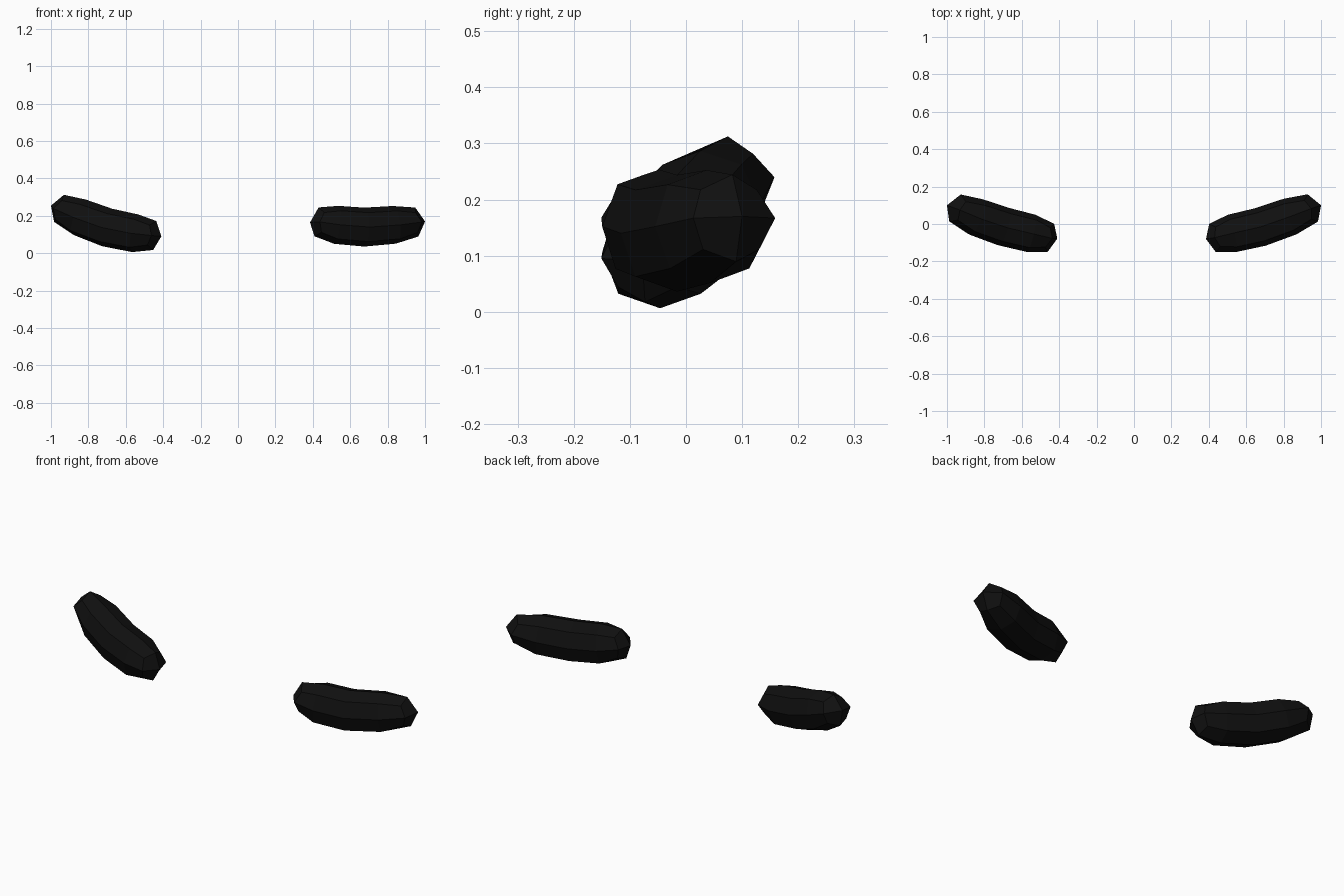
import bpy, bmesh
from math import sin, cos, pi
from mathutils import Vector

if "Cube" in bpy.data.objects:
    bpy.data.objects.remove(bpy.data.objects["Cube"])

black = bpy.data.materials.new("black")
black.diffuse_color = (0.005, 0.005, 0.005, 1)
black.use_nodes = True
black.node_tree.nodes["Principled BSDF"].inputs["Base Color"].default_value = black.diffuse_color


def eyebrow(name, path):
    """Flat-shaded, eight-sided bent bar; path = outer tip, five ring centres, inner tip."""
    pts = [Vector(p) for p in path]
    radii = [0.078, 0.101, 0.104, 0.102, 0.078]
    recess = [0.022, 0, 0, 0, -0.022]          # cap corners sit back from the tips
    bm = bmesh.new()
    rings = []
    for i in range(1, 6):
        a, b = max(i - 1, 1), min(i + 1, 5)
        t = (pts[b] - pts[a]).normalized()
        side = t.cross(Vector((0, 0, 1))).normalized()
        up = side.cross(t)
        ring = []
        for k in range(8):
            r = radii[i - 1]
            p = pts[i].copy()
            if k % 2:
                r *= 0.97 if recess[i - 1] else 1.05
                p += t * recess[i - 1]
            ang = k * pi / 4
            ring.append(bm.verts.new(p + up * r * cos(ang) + side * r * sin(ang)))
        rings.append(ring)
    # long sides
    for r0, r1 in zip(rings, rings[1:]):
        for k in range(8):
            n = (k + 1) % 8
            bm.faces.new((r0[k], r0[n], r1[n], r1[k]))
    # end caps of four quads around the tip
    for ring, tip in ((rings[0], pts[0]), (rings[-1], pts[-1])):
        c = bm.verts.new(tip)
        for k in range(0, 8, 2):
            bm.faces.new((c, ring[k], ring[k + 1], ring[(k + 2) % 8]))
    bmesh.ops.recalc_face_normals(bm, faces=bm.faces)
    mesh = bpy.data.meshes.new(name)
    bm.to_mesh(mesh)
    bm.free()
    mesh.materials.append(black)
    bpy.context.collection.objects.link(bpy.data.objects.new(name, mesh))


# raised eyebrow, sloping up to the outside
eyebrow("left_eyebrow", [(-1.0, 0.10, 0.255), (-0.957, 0.086, 0.24), (-0.845, 0.038, 0.192),
                         (-0.70, -0.013, 0.138), (-0.55, -0.05, 0.107), (-0.445, -0.075, 0.095),
                         (-0.41, -0.078, 0.09)])
# level eyebrow
eyebrow("right_eyebrow", [(1.0, 0.10, 0.17), (0.956, 0.086, 0.167), (0.835, 0.04, 0.152),
                          (0.675, -0.016, 0.14), (0.525, -0.05, 0.152), (0.42, -0.075, 0.168),
                          (0.385, -0.08, 0.165)])
